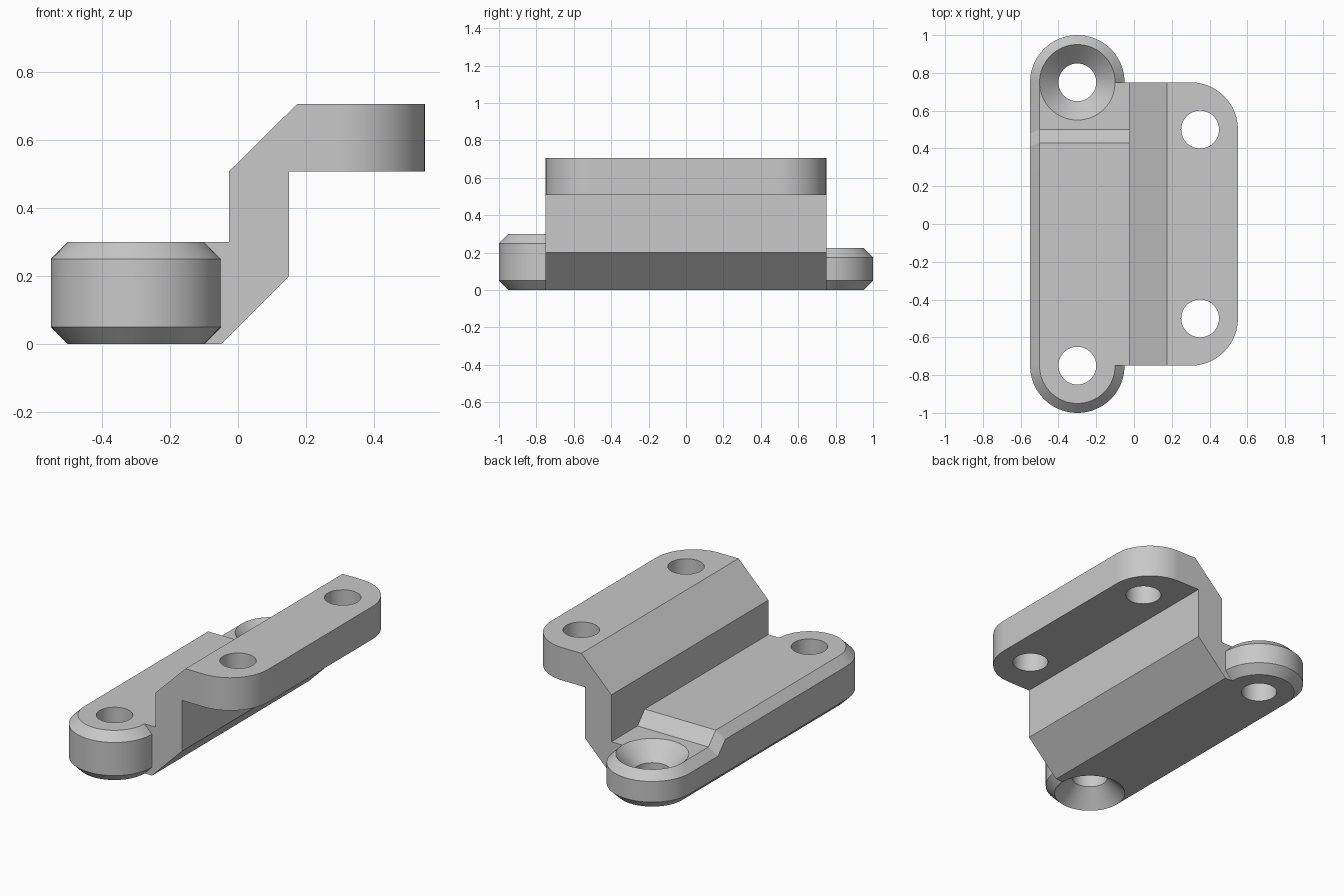
import bpy, bmesh
from math import sin, cos, pi

cube = bpy.data.objects.get("Cube")
if cube:
    bpy.data.objects.remove(cube, do_unlink=True)

grey = bpy.data.materials.new("light grey")
grey.use_nodes = True
colour = (0.58, 0.58, 0.58, 1)
grey.diffuse_color = colour
grey.node_tree.nodes["Principled BSDF"].inputs["Base Color"].default_value = colour

BASE_X, END_Y, CHAMFER = -0.3, 0.75, 0.05   # foot centreline, end centres, edge chamfer
THICK, THIN = 0.3, 0.225                    # foot heights before and after the ramp
RAMP_START, RAMP_END = 0.43, 0.5


def make_object(name, bm):
    bmesh.ops.recalc_face_normals(bm, faces=bm.faces)
    mesh = bpy.data.meshes.new(name)
    bm.to_mesh(mesh)
    bm.free()
    mesh.materials.append(grey)
    obj = bpy.data.objects.new(name, mesh)
    bpy.context.collection.objects.link(obj)
    return obj


def prism(points, direction):
    """Closed profile swept along a vector."""
    bm = bmesh.new()
    face = bm.faces.new([bm.verts.new(p) for p in points])
    swept = bmesh.ops.extrude_face_region(bm, geom=[face])["geom"]
    bmesh.ops.translate(bm, vec=direction,
                        verts=[g for g in swept if isinstance(g, bmesh.types.BMVert)])
    return bm


def combine(target, other, operation):
    mod = target.modifiers.new(operation.lower(), "BOOLEAN")
    mod.operation, mod.solver, mod.object = operation, "EXACT", other
    other.hide_render = True
    bpy.context.view_layer.objects.active = target
    bpy.ops.object.modifier_apply(modifier=mod.name)
    bpy.data.objects.remove(other, do_unlink=True)


def round_cutter(x, y, z1, z2, r1, r2):
    bm = bmesh.new()
    bmesh.ops.create_cone(bm, cap_ends=True, segments=64, radius1=r1, radius2=r2, depth=z2 - z1)
    bmesh.ops.translate(bm, verts=bm.verts, vec=(x, y, (z1 + z2) / 2))
    return make_object("hole_cutter", bm)


def foot_ring(bm, radius, height, shift=0):
    """Long rounded outline, with extra points where the ramp crosses it."""
    n = 40
    back = [(radius * cos(pi * i / n), END_Y + radius * sin(pi * i / n)) for i in range(n + 1)]
    front = [(-x, -y) for x, y in back]
    ramp = [RAMP_START + shift, RAMP_END + shift]
    outline = (back + [(-radius, y) for y in reversed(ramp)]
               + front + [(radius, y) for y in ramp])
    return [bm.verts.new((BASE_X + x, y, height(y))) for x, y in outline]


def top_height(y):
    return THICK if y < (RAMP_START + RAMP_END) / 2 else THIN


# Foot: chamfered bar with a lower back end
bm = bmesh.new()
outer, inner = 0.25, 0.25 - CHAMFER
rings = [foot_ring(bm, inner, lambda y: 0),
         foot_ring(bm, outer, lambda y: CHAMFER),
         foot_ring(bm, outer, lambda y: top_height(y + 0.02) - CHAMFER, -0.02),
         foot_ring(bm, inner, top_height)]
count = len(rings[0])
for low, high in zip(rings, rings[1:]):
    for i in range(count):
        j = (i + 1) % count
        bm.faces.new((low[i], low[j], high[j], high[i]))
bm.faces.new(rings[0])
top = rings[-1]
thin_part = [v for v in top if v.co.z < 0.25]
thick_part = [v for v in top if v.co.z > 0.25]
bm.faces.new(thin_part)
bm.faces.new(thick_part)
half = count // 2
corners = sorted((v for v in top if RAMP_START - 0.01 < v.co.y < RAMP_END + 0.01),
                 key=lambda v: (v.co.x > BASE_X, v.co.y if v.co.x < BASE_X else -v.co.y))
bm.faces.new(corners)
bracket = make_object("stepped_bracket", bm)

# Stepped plate rising from the foot, with rounded outer corners
profile = [(BASE_X, 0), (-0.05, 0), (0.15, 0.2), (0.15, 0.508), (0.55, 0.508),
           (0.55, 0.706), (0.174, 0.706), (-0.026, 0.508), (-0.026, THICK), (BASE_X, THICK)]
bm = prism([(x, -END_Y, z) for x, z in profile], (0, 2 * END_Y, 0))
corner_edges = [e for e in bm.edges
                if all(v.co.x > 0.54 for v in e.verts)
                and abs(e.verts[0].co.y - e.verts[1].co.y) < 0.01]
bmesh.ops.bevel(bm, geom=corner_edges, offset=0.25, offset_type="OFFSET",
                segments=24, profile=0.5, affect="EDGES")
plate = make_object("stepped_plate", bm)

# Lower the plate root to follow the ramp
notch = [(RAMP_START, THICK), (RAMP_END, THIN), (1, THIN), (1, 0.4), (RAMP_START, 0.4)]
bm = prism([(-0.6, y, z) for y, z in notch], (0.6 - 0.026, 0, 0))
combine(plate, make_object("ramp_cutter", bm), "DIFFERENCE")
combine(bracket, plate, "UNION")

# Through holes, two in the foot and two in the raised plate
for side in (-1, 1):
    combine(bracket, round_cutter(BASE_X, side * END_Y, -0.1, 0.5, 0.1, 0.1), "DIFFERENCE")
    combine(bracket, round_cutter(0.35, side * 0.5, 0.4, 0.8, 0.1, 0.1), "DIFFERENCE")

# Countersinks: from above at the back, from below at the front
combine(bracket, round_cutter(BASE_X, END_Y, THIN - 0.1, THIN + 0.05, 0.1, 0.25), "DIFFERENCE")
combine(bracket, round_cutter(BASE_X, -END_Y, -0.05, 0.1, 0.25, 0.1), "DIFFERENCE")

# Clean flat areas and keep hard edges crisp
bm = bmesh.new()
bm.from_mesh(bracket.data)
bmesh.ops.remove_doubles(bm, verts=bm.verts, dist=0.0002)
bm.to_mesh(bracket.data)
bm.free()
bpy.ops.object.select_all(action="DESELECT")
bracket.select_set(True)
bpy.context.view_layer.objects.active = bracket
bpy.ops.object.shade_smooth_by_angle(angle=pi / 9)
